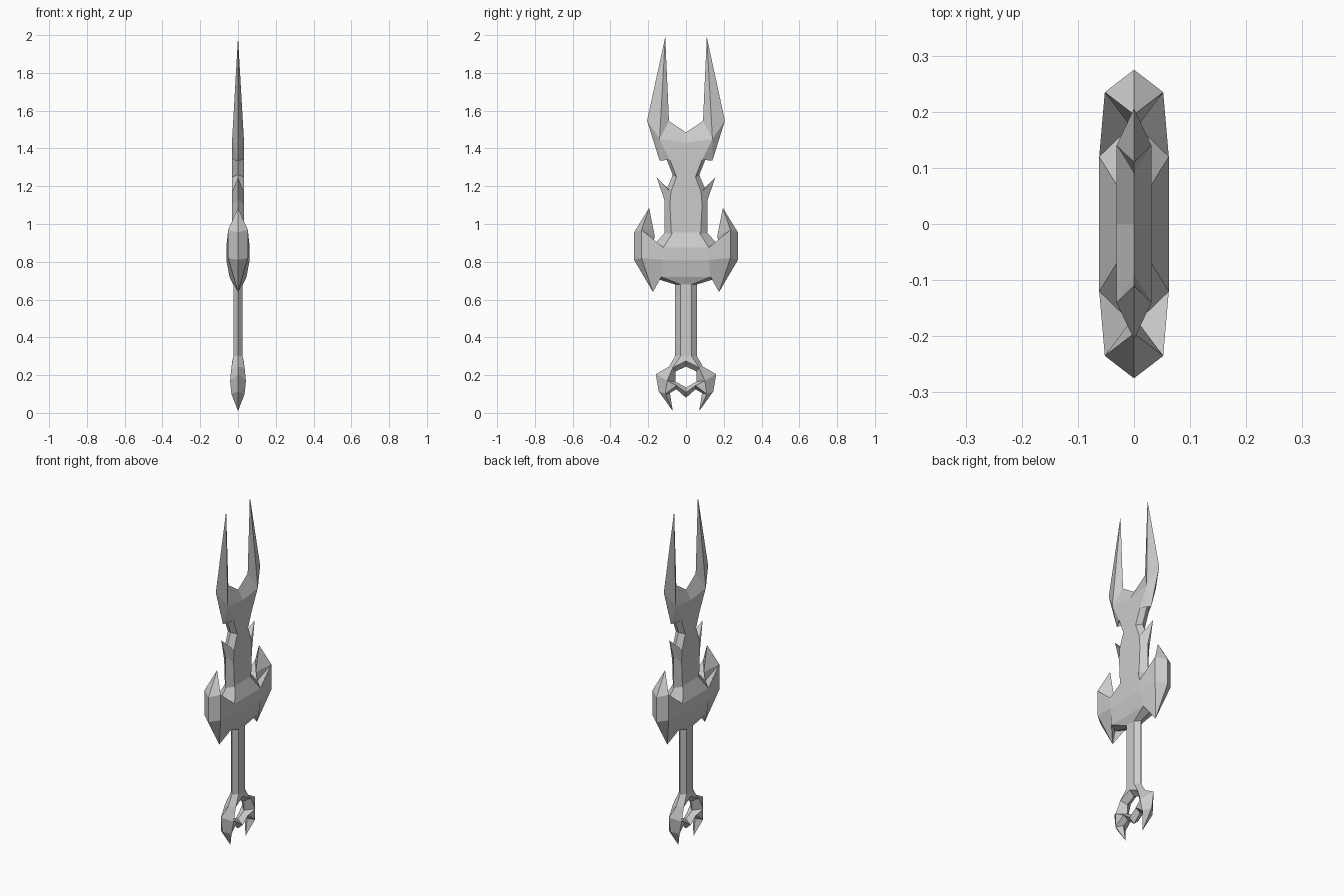
import bpy
import bmesh

# Remove only the default cube
cube = bpy.data.objects.get("Cube")
if cube:
    bpy.data.objects.remove(cube, do_unlink=True)

steel = bpy.data.materials.new("plain grey steel")
steel.use_nodes = True
grey = (0.6, 0.6, 0.6, 1)
steel.diffuse_color = grey
steel.node_tree.nodes["Principled BSDF"].inputs["Base Color"].default_value = grey


def quartered_part(name, faces, **points):
    """Build one quarter from named (y, z, half thickness) points, mirror it both ways.

    Each word in faces spells the corners of one flat face.
    """
    bm = bmesh.new()
    for side in (-1, 1):
        for end in (-1, 1):
            corner = {key: bm.verts.new((side * thick, end * y, z))
                      for key, (y, z, thick) in points.items()}
            for word in faces.split():
                bm.faces.new([corner[letter] for letter in word])
    bmesh.ops.remove_doubles(bm, verts=bm.verts, dist=0.0005)
    bmesh.ops.recalc_face_normals(bm, faces=bm.faces)
    mesh = bpy.data.meshes.new(name)
    bm.to_mesh(mesh)
    bm.free()
    mesh.materials.append(steel)
    part = bpy.data.objects.new(name, mesh)
    bpy.context.collection.objects.link(part)
    return part


# Forked blade: sharp outline at zero thickness, flat plate in the middle
quartered_part(
    "forked_blade",
    # prongs and fork
    "tor tri ircv obr "
    # barb, waist and side spike
    "bmr bnm nwxm wkpx ksp sqgp "
    # lower edge and flat plate
    "qefg crmxpgfz",
    t=(.11, 1.99, 0), o=(.206, 1.547, 0), i=(.09, 1.545, 0),
    r=(.14, 1.45, .031), v=(0, 1.485, 0), c=(0, 1.43, .031),
    b=(.14, 1.335, 0), n=(.11, 1.36, 0), m=(.085, 1.34, .031),
    w=(.07, 1.26, 0), x=(.05, 1.25, .031),
    k=(.1, 1.19, 0), p=(.08, 1.17, .031), s=(.155, 1.245, 0),
    q=(.115, 1.13, 0), g=(.085, 1.1, .031),
    e=(.115, .9, 0), f=(.075, .9, .031), z=(0, .9, .031),
)

# Guard: thick bevelled block with a pointed claw at each end
quartered_part(
    "clawed_guard",
    # block
    "abdc beld cdgf fgih hiNj imKN "
    # claw
    "TOR TRu uRl lRd dRSg ROPS SPB gSBi iBm",
    a=(0, .955, .031), b=(.07, .955, .031), e=(.115, .95, 0),
    c=(0, .875, .062), d=(.12, .875, .062),
    f=(0, .81, .062), g=(.12, .81, .062),
    h=(0, .72, .045), i=(.13, .72, .045),
    j=(0, .68, .025), N=(.03, .68, .025), K=(.058, .68, 0),
    l=(.18, .88, 0), u=(.165, .935, 0), T=(.195, 1.085, 0),
    O=(.275, .955, 0), P=(.275, .81, 0),
    R=(.235, .97, .052), S=(.235, .82, .052),
    B=(.175, .64, 0), m=(.155, .71, 0),
)

# Six-sided grip
quartered_part(
    "grip",
    "abed bcfe",
    a=(0, .69, .025), b=(.03, .69, .025), c=(.058, .69, 0),
    d=(0, .3, .025), e=(.03, .3, .025), f=(.058, .3, 0),
)

# Pommel: faceted ring with two hooked claws
quartered_part(
    "ring_pommel",
    # collar and outer shoulder
    "abBA bcdB deCB "
    # hooks
    "efEC fgE ghE hiGE CEG "
    # ring around the hole
    "ijFG nFGm mGC mCBl lBAk",
    a=(0, .3, .025), b=(.03, .3, .025), c=(.058, .3, 0),
    d=(.09, .245, 0), e=(.16, .205, 0), f=(.145, .115, 0),
    g=(.07, .01, 0), h=(.085, .105, 0), i=(.05, .125, 0), j=(0, .08, 0),
    k=(0, .245, 0), l=(.055, .22, 0), m=(.055, .165, 0), n=(0, .135, 0),
    A=(0, .275, .03), B=(.07, .24, .035), C=(.1, .17, .042),
    E=(.11, .1, .035), F=(0, .108, .03), G=(.05, .145, .03),
)
